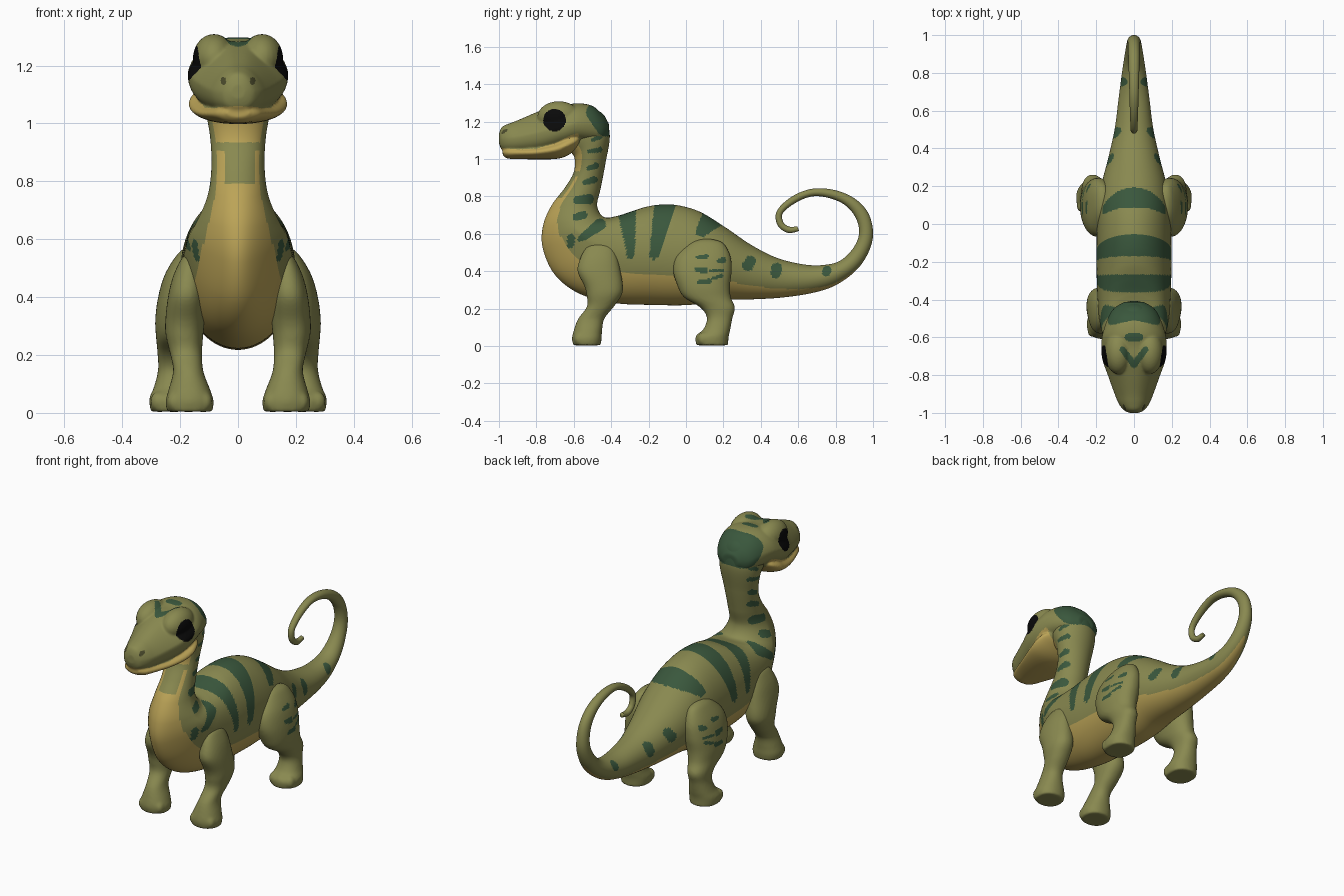
import bpy, bmesh, math
from mathutils import Vector, Matrix


def material(name, rgb):
    m = bpy.data.materials.new(name)
    m.diffuse_color = (*rgb, 1)
    return m


MATS = [material("olive skin", (0.25, 0.25, 0.08)),
        material("tan belly", (0.50, 0.37, 0.095)),
        material("dark green markings", (0.042, 0.096, 0.046)),
        material("black eye", (0.003, 0.003, 0.003)),
        material("dark olive nostril", (0.07, 0.07, 0.025))]
OLIVE, TAN, GREEN, BLACK, NOSTRIL = range(5)


def smooth_rows(rows, steps):
    """Catmull-Rom interpolation of rows of numbers."""
    out = []
    for i in range(len(rows) - 1):
        a, b, c, d = (rows[max(i - 1, 0)], rows[i], rows[i + 1], rows[min(i + 2, len(rows) - 1)])
        for s in range(steps):
            t = s / steps
            out.append([0.5 * (2 * q + (r - p) * t + (2 * p - 5 * q + 4 * r - w) * t * t
                               + (3 * q - p - 3 * r + w) * t ** 3)
                        for p, q, r, w in zip(a, b, c, d)])
    return out + [list(rows[-1])]


def loft(bm, rings, n, power=2.0):
    """Skin rings given as (centre, side axis, up axis, top taper, bottom taper)."""
    loops = []
    for c, u, v, top, bottom in rings:
        loop = []
        for j in range(n):
            a = 2 * math.pi * j / n
            ca, sa = math.cos(a), math.sin(a)
            ca = math.copysign(abs(ca) ** (2 / power), ca)
            sa = math.copysign(abs(sa) ** (2 / power), sa)
            ca *= 1 - top * max(0, sa) - bottom * max(0, -sa)
            loop.append(bm.verts.new(c + u * ca + v * sa))
        loops.append(loop)
    for p, q in zip(loops, loops[1:]):
        for j in range(n):
            k = (j + 1) % n
            bm.faces.new((p[j], p[k], q[k], q[j]))
    bm.faces.new(loops[0])
    bm.faces.new(loops[-1])


def ball(bm, centre, radii):
    bmesh.ops.create_uvsphere(bm, u_segments=24, v_segments=16, radius=1,
                              matrix=Matrix.Translation(centre) @ Matrix.Diagonal((*radii, 1)))


def finish(name, bm, paint, voxel=None, soften=4):
    """Make the object, optionally fuse its parts, then colour faces by rule."""
    bmesh.ops.recalc_face_normals(bm, faces=bm.faces[:])
    me = bpy.data.meshes.new(name)
    bm.to_mesh(me)
    bm.free()
    ob = bpy.data.objects.new(name, me)
    bpy.context.collection.objects.link(ob)
    if voxel:
        mod = ob.modifiers.new("fuse", 'REMESH')
        mod.mode = 'VOXEL'
        mod.voxel_size = voxel
        mod = ob.modifiers.new("soften", 'SMOOTH')
        mod.factor = 0.5
        mod.iterations = soften
        dg = bpy.context.evaluated_depsgraph_get()
        fused = bpy.data.meshes.new_from_object(ob.evaluated_get(dg))
        ob.modifiers.clear()
        ob.data = me = fused
    me.materials.clear()
    for m in MATS:
        me.materials.append(m)
    for p in me.polygons:
        p.use_smooth = True
        p.material_index = paint(p.center, p.index)
    return ob


def in_mark(marks, a, b):
    """True inside any tapered capsule (a0, b0, a1, b1, r0, r1)."""
    for a0, b0, a1, b1, r0, r1 in marks:
        da, db = a1 - a0, b1 - b0
        t = ((a - a0) * da + (b - b0) * db) / (da * da + db * db + 1e-9)
        t = min(1, max(0, t))
        if math.hypot(a - a0 - t * da, b - b0 - t * db) < r0 + (r1 - r0) * t:
            return True
    return False


# Body: belly (y, z), back (y, z), half width
trunk = [(-.64, 1.06, -.60, 1.27, .11), (-.61, 1.03, -.455, 1.25, .122),
         (-.595, 1.0, -.408, 1.135, .115), (-.60, .93, -.432, .97, .096),
         (-.645, .85, -.457, .84, .092), (-.72, .75, -.475, .75, .105),
         (-.765, .64, -.44, .69, .14), (-.765, .52, -.37, .695, .17),
         (-.70, .38, -.29, .72, .185), (-.57, .28, -.21, .745, .193),
         (-.38, .23, -.12, .757, .198), (-.18, .22, -.03, .75, .198),
         (.02, .22, .08, .715, .193), (.18, .245, .21, .635, .175)]
tail = [(.36, .25, .35, .54, .135), (.52, .26, .49, .47, .102),
        (.68, .285, .64, .435, .082), (.80, .325, .75, .435, .067),
        (.91, .405, .83, .46, .053), (.975, .50, .895, .525, .042),
        (1.0, .60, .925, .60, .036), (.975, .71, .91, .68, .032),
        (.90, .79, .855, .75, .03), (.79, .835, .77, .79, .027),
        (.67, .84, .675, .80, .024), (.56, .795, .585, .765, .021),
        (.485, .72, .518, .71, .018), (.49, .645, .522, .66, .017),
        (.545, .605, .555, .638, .017), (.605, .615, .595, .64, .012)]
STEPS, SIDES = 20, 108
rings = []
for i, (by, bz, ky, kz, w) in enumerate(smooth_rows(trunk + tail, STEPS)):
    belly, back = Vector((0, by, bz)), Vector((0, ky, kz))
    keel = .38 * math.exp(-((i / STEPS - 7) / 1.8) ** 2)   # narrower breast
    rings.append(((belly + back) / 2, Vector((w, 0, 0)), (back - belly) / 2, 0, keel))

nape = [(-.49, 1.25, -.43, 1.17, .045, .05)]
neck_marks = [(-.50, 1.10, -.46, 1.12, .009, .014), (-.52, 1.04, -.46, 1.05, .01, .014),
              (-.52, .95, -.48, .965, .012, .016), (-.54, .875, -.49, .89, .014, .018),
              (-.58, .78, -.52, .785, .022, .027), (-.59, .69, -.55, .70, .018, .022)]
body_marks = [(-.56, .575, -.46, .65, .018, .032), (-.617, .54, -.613, .58, .018, .022),
              (-.295, .49, -.32, .76, .022, .054), (-.17, .49, -.11, .77, .026, .058),
              (.085, .615, .155, .70, .033, .07)]
tail_marks = [(.33, .43, .345, .455, .03, .028), (.48, .39, .485, .415, .028, .03),
              (.75, .395, .755, .405, .023, .023)]
marks = nape + neck_marks + body_marks + tail_marks


def paint_body(c, i):
    s = i // SIDES / STEPS
    angle = 2 * math.pi * (i % SIDES + .5) / SIDES
    limit = (.21 if s < 5 else .21 + .03 * (s - 5) if s < 7 else min(.29, .27 + .01 * (s - 7))
             if s < 12.5 else .29 - .028 * (s - 12.5) if s < 15 else max(0, .22 * (18.6 - s) / 3.6))
    if (1 + math.sin(angle)) / 2 < limit:
        bare = -.045 < c.x < .06 and .79 < c.z < .93 or .905 < c.z < .935
        return OLIVE if bare and c.y < -.5 else TAN
    return GREEN if in_mark(marks, c.y, c.z) else OLIVE


bm = bmesh.new()
loft(bm, rings, SIDES)
finish("body_neck_and_tail", bm, paint_body)

# Head: y, top z, bottom z, half width, narrowing towards the top
skull = [(-1.0, 1.135, 1.085, .025, .2), (-.985, 1.17, 1.05, .055, .25),
         (-.95, 1.188, 1.037, .082, .3), (-.9, 1.207, 1.032, .103, .38),
         (-.8, 1.25, 1.032, .139, .42), (-.72, 1.28, 1.045, .167, .34),
         (-.65, 1.287, 1.065, .174, .26), (-.58, 1.298, 1.085, .166, .2),
         (-.5, 1.284, 1.085, .139, .2), (-.445, 1.235, 1.09, .105, .2),
         (-.412, 1.19, 1.12, .05, .2)]
jaw = [(-.98, 1.05, 1.02, .04), (-.955, 1.06, 1.003, .074), (-.9, 1.062, 1.0, .10),
       (-.8, 1.068, .998, .137), (-.7, 1.095, 1.0, .165), (-.64, 1.125, 1.015, .17),
       (-.59, 1.135, 1.05, .152), (-.565, 1.13, 1.08, .115)]
mouth = [(-1.01, 1.06), (-.9, 1.052), (-.8, 1.055), (-.7, 1.085), (-.62, 1.125), (-.575, 1.14)]
crown_marks = [(0, -.60, .03, -.60, .022, .02), (0, -.745, .06, -.665, .018, .016)]


def mouth_height(y):
    for (y0, z0), (y1, z1) in zip(mouth, mouth[1:]):
        if y <= y1:
            return z0 + (z1 - z0) * (y - y0) / (y1 - y0)
    return 0


def paint_head(c, i):
    if ((c.y + .703) / .06) ** 2 + ((c.z - 1.208) / .06) ** 2 < 1 and abs(c.x) > .07:
        return BLACK
    if c.z < mouth_height(c.y):
        return TAN
    if c.y < -.92 and math.hypot((abs(c.x) - .05) / .010, (c.z - 1.147) / .013) < 1:
        return NOSTRIL
    if in_mark(nape, c.y, c.z) or c.z > 1.24 and in_mark(crown_marks, abs(c.x), c.y):
        return GREEN
    return OLIVE


bm = bmesh.new()
loft(bm, [(Vector((0, y, (t + b) / 2)), Vector((w, 0, 0)), Vector((0, 0, (t - b) / 2)), k, 0)
          for y, t, b, w, k in smooth_rows(skull, 5)], 48, 2.5)
loft(bm, [(Vector((0, y, (t + b) / 2)), Vector((w, 0, 0)), Vector((0, 0, (t - b) / 2)), 0, .2)
          for y, t, b, w in smooth_rows(jaw, 5)], 48, 2.3)
for side in (-1, 1):
    ball(bm, (side * .083, -.68, 1.225), (.073, .115, .084))    # brow
finish("head", bm, paint_head, .005, 14)

# Legs: x, y, z, half width, half depth
front_leg = [(.165, -.46, .548, .012, .025), (.165, -.46, .53, .032, .07),
             (.172, -.465, .47, .053, .10), (.178, -.465, .40, .064, .115),
             (.183, -.44, .32, .068, .103), (.185, -.438, .27, .065, .093),
             (.18, -.458, .21, .056, .072), (.172, -.507, .145, .052, .07),
             (.168, -.525, .08, .072, .076), (.167, -.53, .04, .083, .079),
             (.167, -.53, .004, .078, .073)]
hind_leg = [(.165, .11, .572, .012, .03), (.168, .11, .55, .04, .09),
            (.18, .093, .48, .072, .145), (.192, .088, .40, .084, .156),
            (.203, .095, .32, .083, .14), (.211, .115, .26, .072, .125),
            (.218, .17, .205, .06, .092), (.22, .18, .15, .056, .068),
            (.222, .165, .09, .068, .072), (.224, .14, .05, .082, .088),
            (.224, .14, .004, .078, .085)]
thigh_marks = [(.06, .475, .11, .48, .008, .012), (.06, .41, .10, .405, .014, .018),
               (.07, .34, .12, .345, .012, .016), (.13, .40, .20, .405, .008, .006),
               (.18, .455, .20, .46, .014, .016), (.14, .36, .19, .375, .008, .01)]
for name, rows, toe_y, spots in (("front_legs", front_leg, -.577, []),
                                 ("hind_legs", hind_leg, .083, thigh_marks)):
    bm = bmesh.new()
    loft(bm, [(Vector((x, y, z)), Vector((rx, 0, 0)), Vector((0, ry, 0)), 0, 0)
              for x, y, z, rx, ry in smooth_rows(rows, 5)], 40, 2.2)
    for k in (-1, 0, 1):
        ball(bm, (rows[-1][0] + k * .05, toe_y + abs(k) * .012, .038), (.029, .033, .036))
    leg = finish(name, bm, lambda c, i: GREEN if c.x > .2 and in_mark(spots, c.y, c.z)
                 else OLIVE, .008)
    mirror = leg.modifiers.new("other_side", 'MIRROR')
    mirror.use_mirror_merge = False
